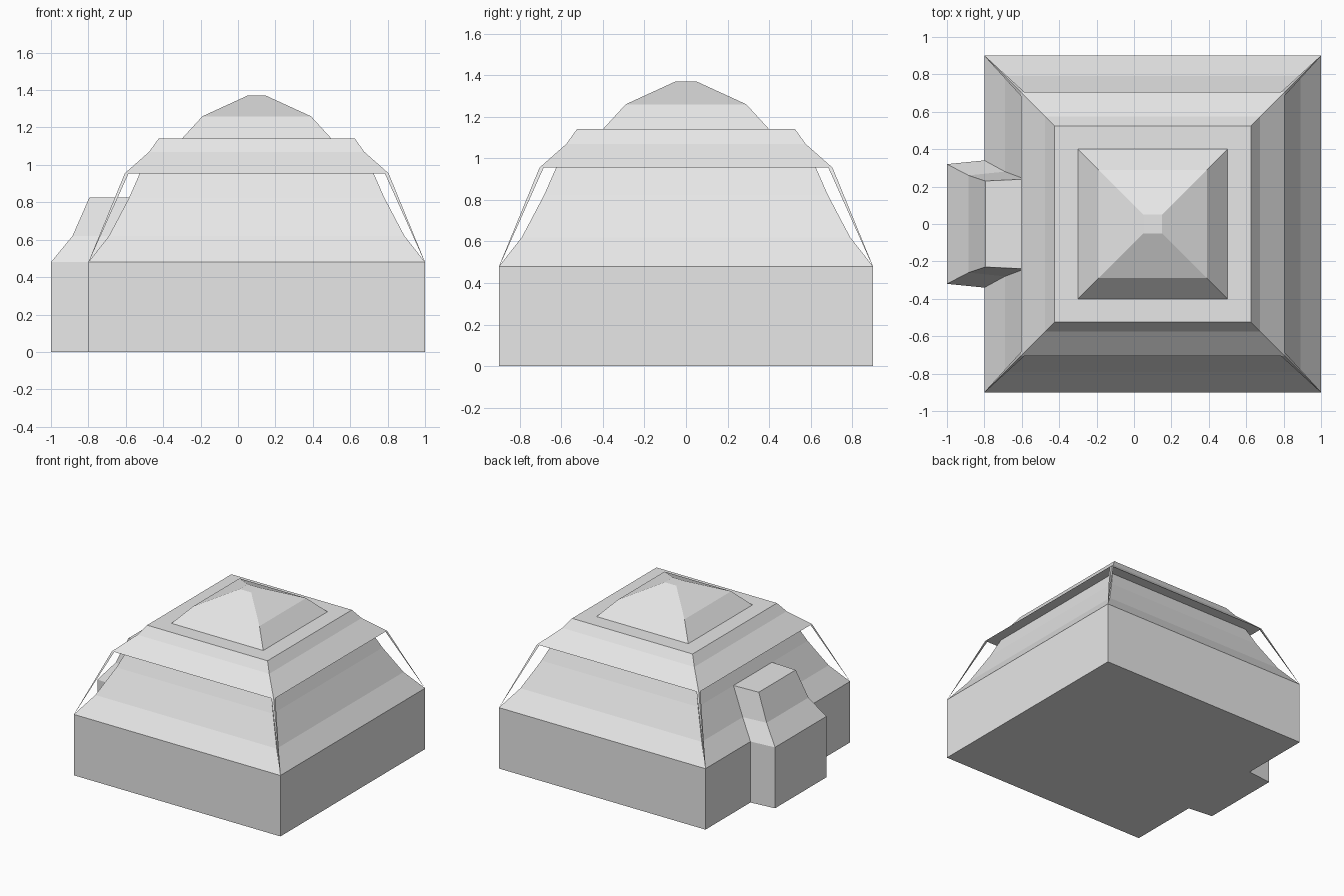
import bpy, bmesh

cube = bpy.data.objects.get("Cube")
if cube:
    bpy.data.objects.remove(cube, do_unlink=True)

grey = bpy.data.materials.new("plain_grey")
grey.use_nodes = True
colour = (0.8, 0.8, 0.8, 1)
grey.diffuse_color = colour
grey.node_tree.nodes["Principled BSDF"].inputs["Base Color"].default_value = colour

CX = 0.1  # centre of the main building


def square(half, z):
    return [(CX + sx * half, sy * half, z)
            for sx, sy in ((-1, -1), (1, -1), (1, 1), (-1, 1))]


def loft(name, rings, bottom=False, top=False):
    """Skin a list of matching point rings into a flat-shaded object."""
    bm = bmesh.new()
    rows = [[bm.verts.new(p) for p in ring] for ring in rings]
    n = len(rows[0])
    for a, b in zip(rows, rows[1:]):
        for i in range(n):
            j = (i + 1) % n
            bm.faces.new((a[i], a[j], b[j], b[i]))
    if bottom:
        bm.faces.new(rows[0][::-1])
    if top:
        bm.faces.new(rows[-1])
    mesh = bpy.data.meshes.new(name)
    bm.to_mesh(mesh)
    bm.free()
    mesh.materials.append(grey)
    obj = bpy.data.objects.new(name, mesh)
    bpy.context.collection.objects.link(obj)
    return obj


# Main walls and the concave lower roof
loft("base_walls", [square(0.9, 0), square(0.9, 0.48)], bottom=True)
lower = [(0.9, 0.48), (0.79, 0.62), (0.682, 0.825), (0.625, 0.955)]
loft("lower_roof", [square(h, z) for h, z in lower])

# Overhanging upper roof: soffit, slopes and flat deck
upper = [(0.625, 0.955), (0.705, 0.955), (0.575, 1.07), (0.525, 1.14), (0.4, 1.14)]
loft("upper_roof", [square(h, z) for h, z in upper])

# Hipped cap
cap = [(0.4, 1.14), (0.29, 1.26), (0.05, 1.37)]
loft("roof_cap", [square(h, z) for h, z in cap], top=True)

# Slender tapered ribs from wall corners to eave corners
for sx, side in ((-1, "right"), (1, "left")):
    for sy, end in ((-1, "front"), (1, "back")):
        tip = [(CX + sx * h, sy * k, 0.48)
               for h, k in ((0.9, 0.9), (0.898, 0.9), (0.9, 0.898))]
        head = [(CX + sx * h, sy * k, 0.955)
                for h, k in ((0.705, 0.705), (0.685, 0.705), (0.705, 0.685))]
        if sx * sy > 0:
            tip, head = [tip[i] for i in (0, 1, 2)], [head[i] for i in (0, 1, 2)]
        else:
            tip, head = tip[::-1], head[::-1]
        loft(f"corner_rib_{end}_{side}", [tip, head], bottom=True, top=True)


# Side porch with a curved hipped roof running into the main roof
def porch_ring(x_out, y_out, x_in, y_in, z):
    return [(x_out, -y_out, z), (x_in, -y_in, z), (x_in, y_in, z), (x_out, y_out, z)]


loft("porch_walls", [porch_ring(-1, 0.32, -0.8, 0.34, z) for z in (0, 0.48)], bottom=True)
loft("porch_roof", [porch_ring(-1, 0.32, -0.8, 0.34, 0.48),
                    porch_ring(-0.885, 0.26, -0.69, 0.28, 0.62),
                    porch_ring(-0.795, 0.23, -0.58, 0.24, 0.825)], top=True)
